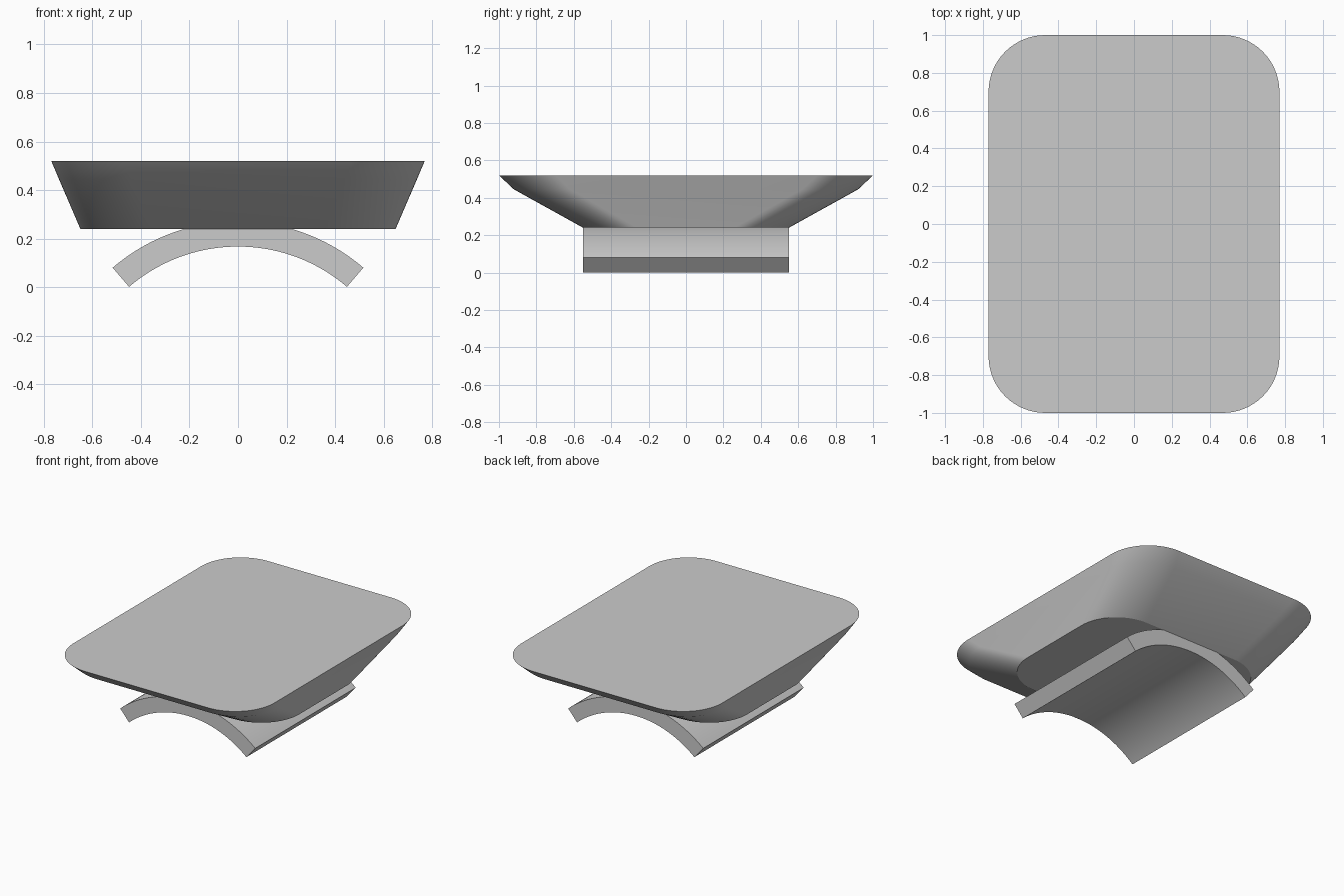
import bpy, bmesh
from math import sin, cos, pi, radians

cube = bpy.data.objects.get("Cube")
if cube:
    bpy.data.objects.remove(cube, do_unlink=True)

grey = bpy.data.materials.new("plain_grey")
grey.use_nodes = True
colour = (0.6, 0.6, 0.6, 1)
grey.diffuse_color = colour
grey.node_tree.nodes["Principled BSDF"].inputs["Base Color"].default_value = colour


def finish(name, bm, angle):
    bmesh.ops.recalc_face_normals(bm, faces=bm.faces)
    mesh = bpy.data.meshes.new(name)
    bm.to_mesh(mesh)
    bm.free()
    mesh.materials.append(grey)
    obj = bpy.data.objects.new(name, mesh)
    bpy.context.collection.objects.link(obj)
    bpy.ops.object.select_all(action="DESELECT")
    obj.select_set(True)
    bpy.context.view_layer.objects.active = obj
    bpy.ops.object.shade_smooth_by_angle(angle=radians(angle))


def loft(bm, rings):
    """Skin a list of closed rings and cap both ends."""
    loops = [[bm.verts.new(p) for p in ring] for ring in rings]
    for a, b in zip(loops, loops[1:]):
        for i in range(len(a)):
            j = (i + 1) % len(a)
            bm.faces.new((a[i], a[j], b[j], b[i]))
    bm.faces.new(loops[0])
    bm.faces.new(loops[-1])


def rounded_rectangle(half_x, half_y, radius, z, steps=16):
    ring = []
    for corner, (sx, sy) in enumerate(((1, 1), (-1, 1), (-1, -1), (1, -1))):
        for i in range(steps + 1):
            a = (corner + i / steps) * pi / 2
            ring.append((sx * (half_x - radius) + radius * cos(a),
                         sy * (half_y - radius) + radius * sin(a), z))
    return ring


# Flared block with rounded corners
bm = bmesh.new()
loft(bm, [rounded_rectangle(0.65, 0.55, 0.29, 0.24),
          rounded_rectangle(0.738, 0.92, 0.3, 0.445),
          rounded_rectangle(0.77, 1.0, 0.3, 0.52)])
finish("flared_block", bm, 25)

# Curved saddle under the block
inner, outer, centre_z, spread, steps = 0.69, 0.794, -0.523, radians(40.6), 48
angles = [spread * (2 * i / steps - 1) for i in range(steps + 1)]
section = [(outer * sin(a), centre_z + outer * cos(a)) for a in angles]
section += [(inner * sin(a), centre_z + inner * cos(a)) for a in reversed(angles)]
bm = bmesh.new()
loft(bm, [[(x, y, z) for x, z in section] for y in (-0.55, 0.55)])
finish("curved_saddle", bm, 25)
